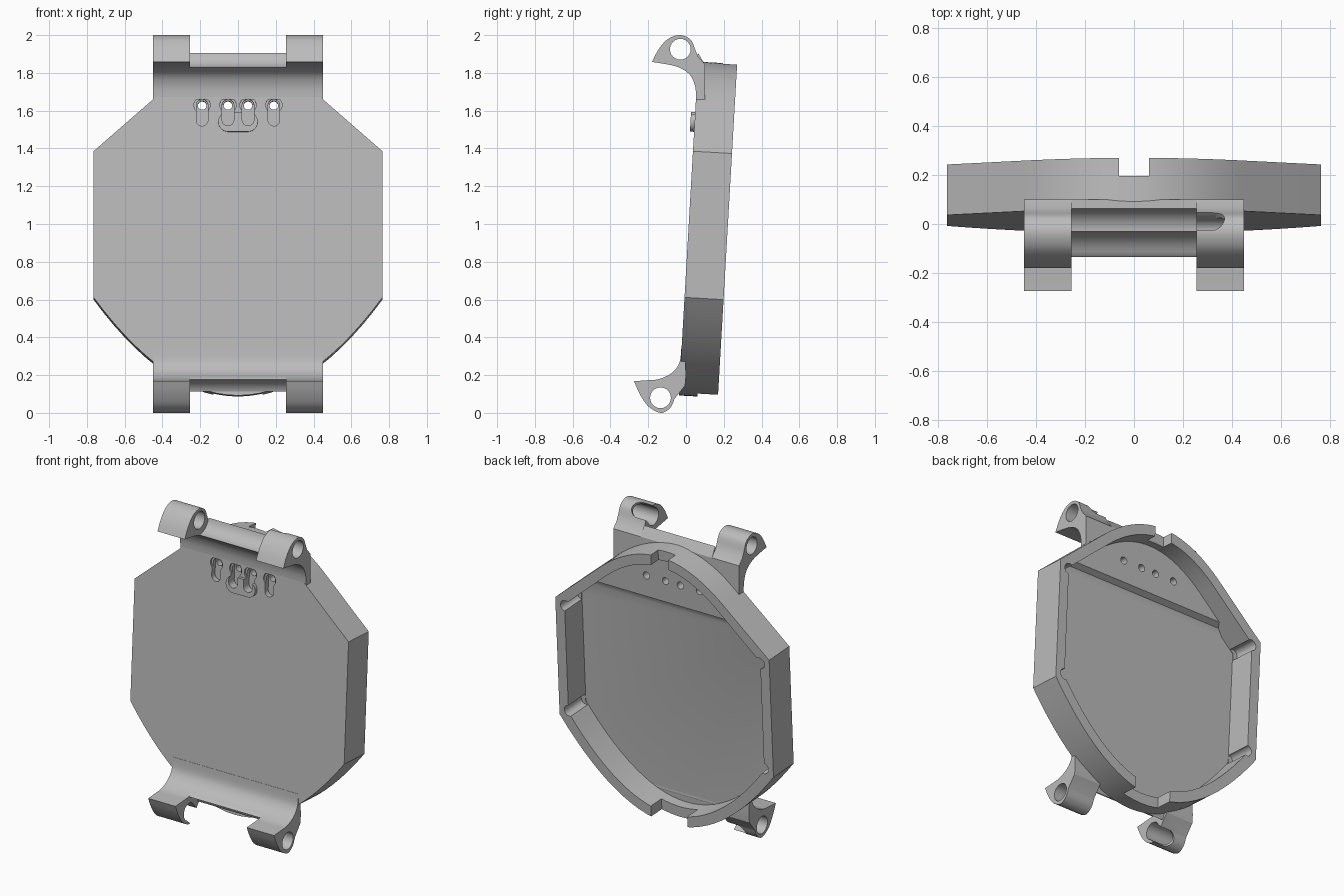
import bpy, bmesh, math
from mathutils import Matrix, Vector

if "Cube" in bpy.data.objects:
    bpy.data.objects.remove(bpy.data.objects["Cube"])

grey = bpy.data.materials.new("plain grey")
grey.use_nodes = True
colour = (0.5, 0.5, 0.5, 1)
grey.diffuse_color = colour
grey.node_tree.nodes["Principled BSDF"].inputs["Base Color"].default_value = colour

TILT = Matrix.Rotation(math.radians(-3.3), 4, "X")
FRONT, BACK, FLOOR, LEDGE = -0.043, 0.164, -0.013, 0.04
MID_Z, WIDE, LUG_IN, LUG_OUT = 0.985, 0.765, 0.255, 0.45


def prism(name, pts, axis, a, b):
    """Extrude a closed 2D outline along one axis from a to b."""
    place = {"x": lambda u, v: (a, u, v), "y": lambda u, v: (u, a, v),
             "z": lambda u, v: (u, v, a)}[axis]
    bm = bmesh.new()
    face = bm.faces.new([bm.verts.new(place(u, v)) for u, v in pts])
    new = bmesh.ops.extrude_face_region(bm, geom=[face])["geom"]
    step = Vector([(b - a) * (axis == k) for k in "xyz"])
    bmesh.ops.translate(bm, vec=step, verts=[g for g in new if isinstance(g, bmesh.types.BMVert)])
    bmesh.ops.recalc_face_normals(bm, faces=bm.faces)
    mesh = bpy.data.meshes.new(name)
    bm.to_mesh(mesh)
    bm.free()
    mesh.materials.append(grey)
    obj = bpy.data.objects.new(name, mesh)
    bpy.context.collection.objects.link(obj)
    return obj


def combine(obj, tool, operation="DIFFERENCE"):
    mod = obj.modifiers.new("shape", "BOOLEAN")
    mod.operation, mod.solver, mod.object = operation, "EXACT", tool
    bpy.context.view_layer.objects.active = obj
    bpy.ops.object.modifier_apply(modifier=mod.name)
    bpy.data.objects.remove(tool)


def arc(c, r, start, end, n=14):
    angles = [math.radians(start + (end - start) * i / n) for i in range(n + 1)]
    return [(c[0] + r * math.cos(t), c[1] + r * math.sin(t)) for t in angles]


def circle(c, r):
    return arc(c, r, 0, 345, 23)


def upright_slot(x, low, high, r):
    return arc((x, high), r, 0, 180) + arc((x, low), r, 180, 360)


def flat_slot(left, right, v, r):
    return arc((left, v), r, 90, 270) + arc((right, v), r, -90, 90)


def spline(pts, n=5):
    """Smooth curve through a few points."""
    p = [Vector(q) for q in [pts[0]] + pts + [pts[-1]]]
    out = []
    for a, b, c, d in zip(p, p[1:], p[2:], p[3:]):
        for i in range(n):
            t = i / n
            q = 0.5 * (2 * b + (c - a) * t + (2 * a - 5 * b + 4 * c - d) * t * t
                       + (3 * b - a - 3 * c + d) * t ** 3)
            out.append((q.x, q.y))
    return out + [pts[-1]]


def case_outline():
    """Straight sides, a shouldered top arc and a wide bottom arc."""
    n = 14
    top = [(LUG_OUT * i / n, 1.86 - 0.2 * (i / n) ** 2) for i in range(n, -n - 1, -1)]
    low = [(WIDE * i / n, 0.09 + 0.52 * (i / n) ** 2) for i in range(-n, n + 1)]
    return [(WIDE, 1.385)] + top + [(-WIDE, 1.385)] + low


# Case body with a hollow back
outer = case_outline()
inner = [(x * 0.915, MID_Z + (z - MID_Z) * 0.925) for x, z in outer]
case = prism("case", outer, "y", FRONT, BACK)
deep = prism("deep_cutter", inner, "y", FLOOR, 0.3)
slope = [(-0.1, 0), (0.4, 0), (0.4, 1.49), (LEDGE, 1.49), (0.005, 1.47), (FLOOR, 1.43), (-0.1, 1.43)]
combine(deep, prism("slope_cutter", slope, "x", -1, 1), "INTERSECT")
combine(case, deep)
combine(case, prism("ledge_cutter", inner, "y", LEDGE, 0.3))

# Corner reliefs and rim notches
for x in (-0.695, 0.695):
    for z in (0.65, 1.345):
        combine(case, prism("relief_cutter", circle((x, z), 0.035), "y", FLOOR + 0.004, 0.3))
for half, low, high, depth in ((0.062, 1.7, 2, 0.09), (0.13, 0, 0.2, 0.055)):
    box = [(-half, low), (half, low), (half, high), (-half, high)]
    combine(case, prism("notch_cutter", box, "y", depth, 0.3))

# Contact boss and the four keyhole slots
combine(case, prism("boss", flat_slot(-0.053, 0.053, 1.54, 0.052), "y", FRONT - 0.022, FRONT + 0.01), "UNION")
for x in (-0.19, -0.053, 0.053, 0.19):
    combine(case, prism("slot_cutter", upright_slot(x, 1.55, 1.63, 0.031), "y", -0.2, FRONT + 0.035))
    combine(case, prism("ring_cutter", circle((x, 1.63), 0.043), "y", -0.2, FRONT + 0.012))
    combine(case, prism("hole_cutter", circle((x, 1.63), 0.023), "y", -0.2, 0.3))
case.data.transform(TILT)
parts = [case]

# Strap lugs: underside runs from the case to the tip, outside from the tip back to the case
lugs = {
    "upper": dict(
        pin=(-0.03, 1.925), arc=(-90, -12), slot_side=1, slot_turn=-45,
        under=[(0.054, 1.66), (0.048, 1.73), (0.02, 1.79), (-0.035, 1.828), (-0.1, 1.845), (-0.18, 1.858)],
        outside=[(-0.18, 1.858), (-0.145, 1.925), (-0.095, 1.98), (-0.03, 2.0), (0.025, 1.975), (0.05, 1.92)],
        root=[(0.065, 1.885), (0.1, 1.845), (0.1, 1.66)]),
    "lower": dict(
        pin=(-0.135, 0.08), arc=(90, 20), slot_side=-1, slot_turn=-135,
        under=[(-0.025, 0.34), (-0.035, 0.265), (-0.075, 0.212), (-0.14, 0.18), (-0.2, 0.173), (-0.275, 0.168)],
        outside=[(-0.275, 0.168), (-0.245, 0.1), (-0.2, 0.035), (-0.135, 0.0), (-0.085, 0.025), (-0.06, 0.075)],
        root=[(-0.005, 0.145), (0.0, 0.2), (-0.008, 0.34)]),
}
for level, d in lugs.items():
    pin, under = d["pin"], spline(d["under"])
    profile = under + spline(d["outside"])[1:] + d["root"]
    for side, word in ((1, "left"), (-1, "right")):
        lug = prism(f"{level}_{word}_lug", profile, "x", side * LUG_IN, side * LUG_OUT)
        combine(lug, prism("pin_cutter", circle(pin, 0.055), "x", -1, 1))
        if side == d["slot_side"]:
            # Pin release slot, open to the back
            shape = flat_slot(-0.1, 0.065, 0, 0.05)
            slot = prism("release_cutter", [(LUG_IN * side + u * side, v) for u, v in shape], "z", 0, 0.2)
            slot.data.transform(Matrix.Translation((0, *pin))
                                @ Matrix.Rotation(math.radians(d["slot_turn"]), 4, "X"))
            combine(lug, slot)
        parts.append(lug)
    # Bridge between the lugs, hollowed around the pin
    bridge = [p for p in under if p[0] > pin[0] + 0.004] + arc(pin, 0.096, *d["arc"])
    parts.append(prism(f"{level}_bridge", bridge + d["root"][-2:], "x", -LUG_IN, LUG_IN))

# Smooth the curves and keep the edges crisp
bpy.ops.object.select_all(action="DESELECT")
for obj in parts:
    obj.select_set(True)
bpy.context.view_layer.objects.active = case
bpy.ops.object.shade_smooth_by_angle(angle=math.radians(25))
